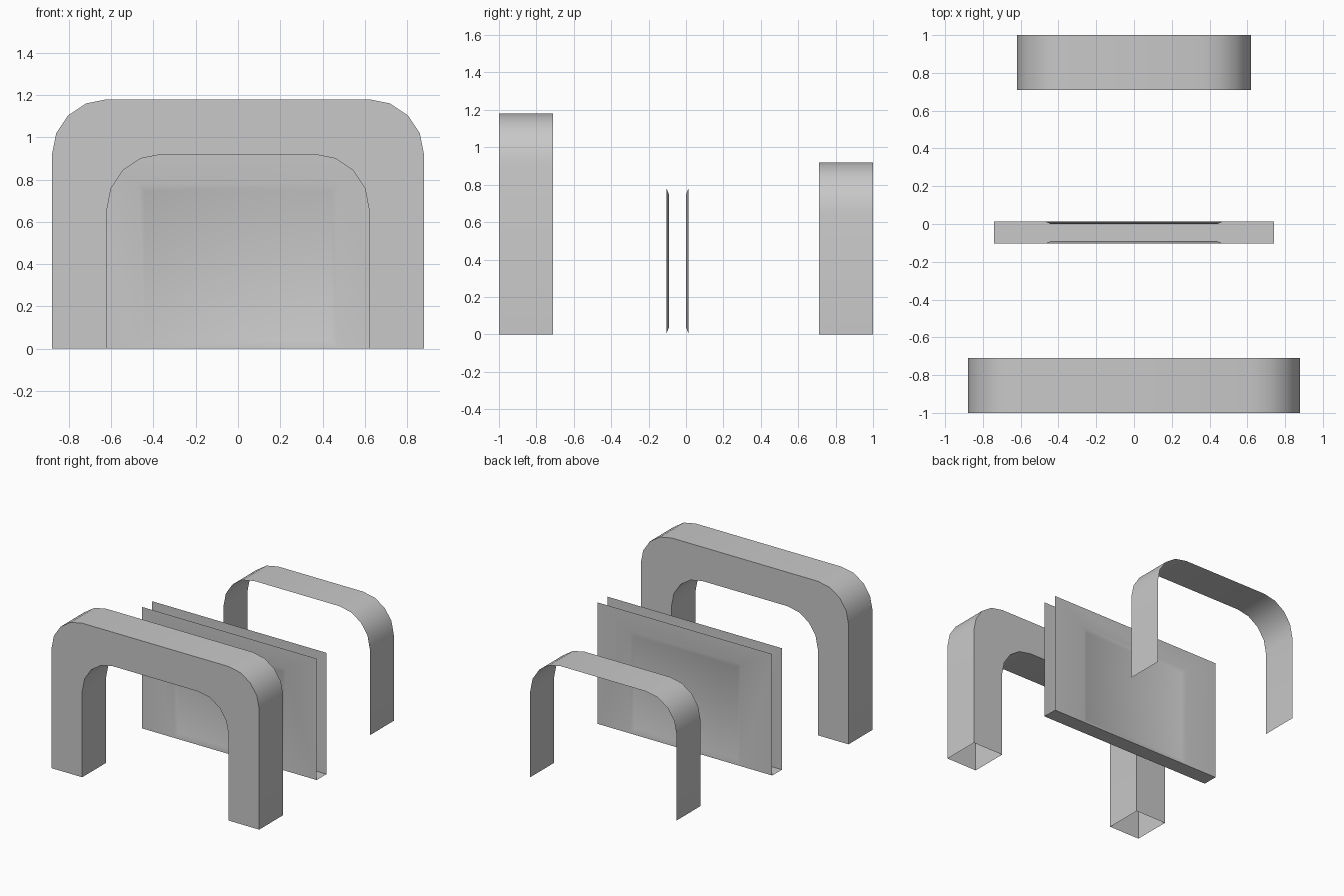
import bpy
import bmesh
from math import cos, sin, pi, radians

cube = bpy.data.objects.get("Cube")
if cube:
    bpy.data.objects.remove(cube, do_unlink=True)

GREY = (0.58, 0.58, 0.58, 1.0)
grey = bpy.data.materials.new("plain grey")
grey.use_nodes = True
grey.diffuse_color = GREY
grey.node_tree.nodes["Principled BSDF"].inputs["Base Color"].default_value = GREY

RADIUS, STEPS = 0.26, 4


def arch_profile(half_width, height):
    """Points (x, z) up the left leg, over the rounded top and down again."""
    half = [(half_width, 0)]
    for i in range(STEPS + 1):
        a = pi / 2 * i / STEPS
        half.append((half_width - RADIUS + RADIUS * cos(a),
                     height - RADIUS + RADIUS * sin(a)))
    return half + [(-x, z) for x, z in reversed(half)]


def skin(bm, rows, closed=False):
    """Stitch neighbouring rows of points with quads."""
    rows = [[bm.verts.new(p) for p in row] for row in rows]
    pairs = list(zip(rows, rows[1:])) + ([(rows[-1], rows[0])] if closed else [])
    for a, b in pairs:
        for i in range(len(a) - 1):
            bm.faces.new((a[i], a[i + 1], b[i + 1], b[i]))


def finish(name, bm):
    mesh = bpy.data.meshes.new(name)
    bm.to_mesh(mesh)
    bm.free()
    mesh.materials.append(grey)
    obj = bpy.data.objects.new(name, mesh)
    bpy.context.collection.objects.link(obj)
    bpy.ops.object.select_all(action='DESELECT')
    obj.select_set(True)
    bpy.context.view_layer.objects.active = obj
    bpy.ops.object.shade_smooth_by_angle(angle=radians(30))


def at_depth(profile, y):
    return [(x, y, z) for x, z in profile]


outer = arch_profile(0.88, 1.18)
inner = arch_profile(0.62, 0.92)

# Front arch: hollow frame with open feet
bm = bmesh.new()
skin(bm, [at_depth(outer, -1), at_depth(outer, -0.71),
          at_depth(inner, -0.71), at_depth(inner, -1)], closed=True)
finish("front_arch", bm)

# Back arch: a single bent strip
bm = bmesh.new()
skin(bm, [at_depth(inner, 0.71), at_depth(inner, 1)])
finish("back_arch", bm)


def panel(name, y, inward):
    """Flat wall with a shallow bevelled recess."""
    def rect(half, low, high, depth):
        return [bm.verts.new((x, depth, z)) for x, z in
                ((-half, low), (half, low), (half, high), (-half, high))]

    bm = bmesh.new()
    loops = [rect(0.74, 0, 0.93, y),
             rect(0.47, 0.005, 0.78, y),
             rect(0.44, 0.04, 0.745, y + inward * 0.014)]
    for a, b in zip(loops, loops[1:]):
        for i in range(4):
            j = (i + 1) % 4
            bm.faces.new((a[i], a[j], b[j], b[i]))
    bm.faces.new(loops[-1])
    if inward < 0:
        bmesh.ops.reverse_faces(bm, faces=bm.faces[:])
    finish(name, bm)


# Middle wall: two recessed panels joined by a floor strip
FRONT_Y, BACK_Y = -0.104, 0.013
panel("front_panel", FRONT_Y, 1)
panel("back_panel", BACK_Y, -1)

bm = bmesh.new()
skin(bm, [[(-0.74, FRONT_Y, 0), (0.74, FRONT_Y, 0)],
          [(-0.74, BACK_Y, 0), (0.74, BACK_Y, 0)]])
bmesh.ops.reverse_faces(bm, faces=bm.faces[:])
finish("panel_floor", bm)
